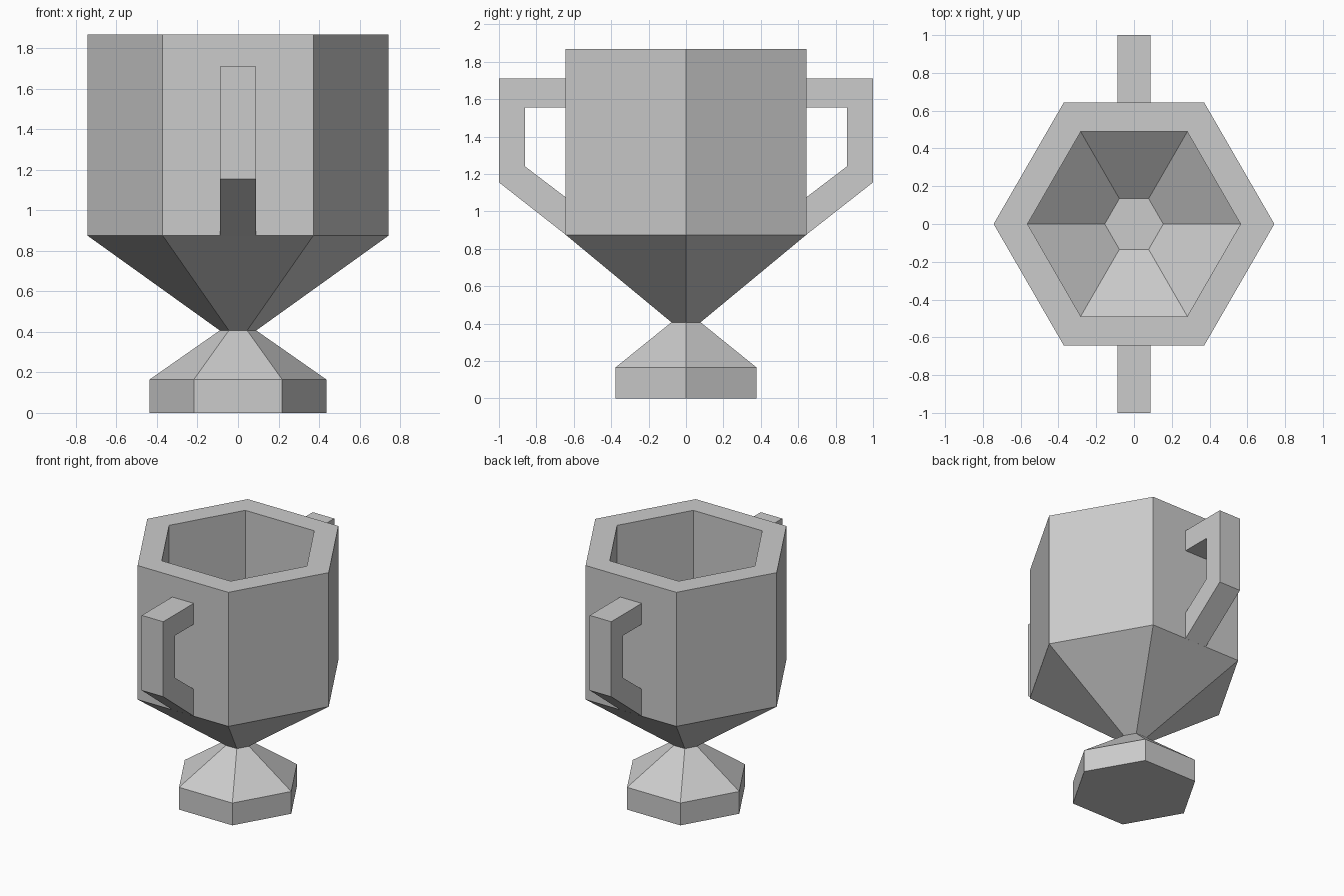
import bpy
import bmesh
from math import cos, sin, tau

cube = bpy.data.objects.get("Cube")
if cube:
    bpy.data.objects.remove(cube, do_unlink=True)

SIDES = 6

grey = bpy.data.materials.new("trophy_grey")
grey.use_nodes = True
colour = (0.6, 0.6, 0.6, 1)
grey.diffuse_color = colour
grey.node_tree.nodes["Principled BSDF"].inputs["Base Color"].default_value = colour


def finish(name, bm):
    bmesh.ops.recalc_face_normals(bm, faces=bm.faces)
    mesh = bpy.data.meshes.new(name)
    bm.to_mesh(mesh)
    bm.free()
    mesh.materials.append(grey)
    obj = bpy.data.objects.new(name, mesh)
    bpy.context.collection.objects.link(obj)
    return obj


def lathe(name, profile):
    """Hexagonal rings joined along a (radius, z) profile, capped at both ends."""
    bm = bmesh.new()
    rings = [[bm.verts.new((r * cos(tau * i / SIDES), r * sin(tau * i / SIDES), z))
              for i in range(SIDES)] for r, z in profile]
    for low, high in zip(rings, rings[1:]):
        for i in range(SIDES):
            j = (i + 1) % SIDES
            bm.faces.new((low[i], low[j], high[j], high[i]))
    bm.faces.new(rings[0])
    bm.faces.new(rings[-1])
    return finish(name, bm)


def handle(name, side):
    """Angular bracket outline extruded across x, on the front or back wall."""
    outline = [(0.643, 1.71), (1.0, 1.71), (1.0, 1.155), (0.643, 0.875),
               (0.643, 1.075), (0.86, 1.24), (0.86, 1.555), (0.643, 1.555)]
    half = 0.088
    bm = bmesh.new()
    a, b = [[bm.verts.new((x, side * y, z)) for y, z in outline] for x in (-half, half)]
    bm.faces.new(a)
    bm.faces.new(b)
    for i in range(len(outline)):
        j = (i + 1) % len(outline)
        bm.faces.new((a[i], a[j], b[j], b[i]))
    return finish(name, bm)


# Foot: low plinth tapering up to the narrow neck
lathe("foot", [(0.436, 0), (0.436, 0.165), (0.09, 0.407)])

# Bowl: flared underside, straight wall, thick rim and hollow inside
lathe("bowl", [(0.09, 0.407), (0.743, 0.875), (0.743, 1.867),
               (0.564, 1.867), (0.564, 0.948), (0.155, 0.653)])

# Handles on the front and the back
handle("front_handle", -1)
handle("back_handle", 1)
